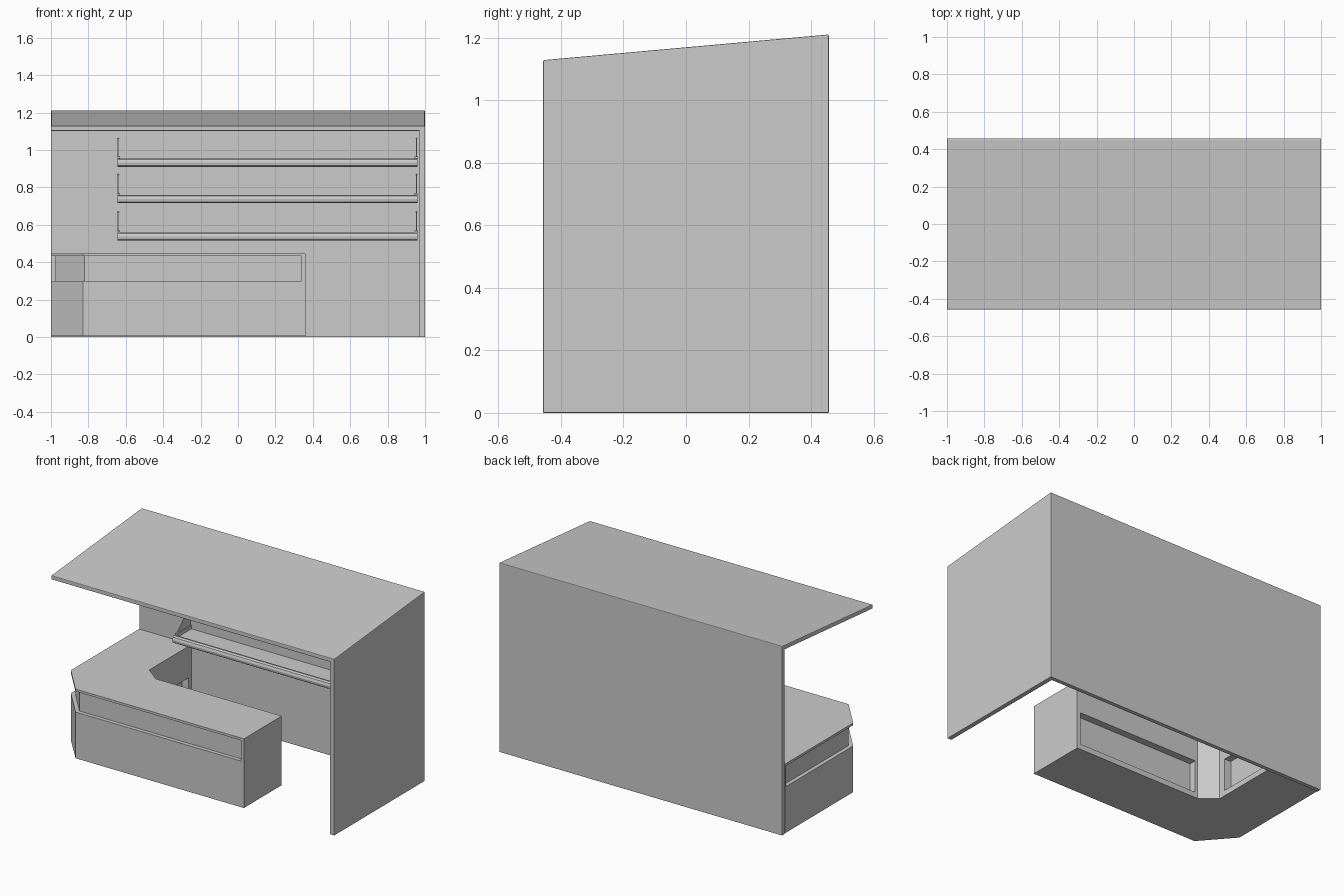
import bpy, bmesh
from mathutils import Vector

if "Cube" in bpy.data.objects:
    bpy.data.objects.remove(bpy.data.objects["Cube"])


def prism(name, profile, axis, lo, hi, bevel=0.0):
    """Extrude a 2D profile along an axis: x uses (y,z), z uses (x,y)."""
    bm = bmesh.new()
    place = (lambda a, b: (lo, a, b)) if axis == 'x' else (lambda a, b: (a, b, lo))
    face = bm.faces.new([bm.verts.new(place(a, b)) for a, b in profile])
    ext = bmesh.ops.extrude_face_region(bm, geom=[face])
    step = Vector((hi - lo, 0, 0)) if axis == 'x' else Vector((0, 0, hi - lo))
    bmesh.ops.translate(bm, vec=step,
                        verts=[v for v in ext['geom'] if isinstance(v, bmesh.types.BMVert)])
    bmesh.ops.recalc_face_normals(bm, faces=bm.faces)
    mesh = bpy.data.meshes.new(name)
    bm.to_mesh(mesh)
    bm.free()
    ob = bpy.data.objects.new(name, mesh)
    bpy.context.collection.objects.link(ob)
    if bevel:
        mod = ob.modifiers.new("soft_edges", 'BEVEL')
        mod.width = bevel
        mod.segments = 2
    return ob


def box(name, x0, x1, y0, y1, z0, z1, bevel=0.0):
    return prism(name, [(y0, z0), (y1, z0), (y1, z1), (y0, z1)], 'x', x0, x1, bevel)


def cut(ob, cutter):
    mod = ob.modifiers.new("cut", 'BOOLEAN')
    mod.operation = 'DIFFERENCE'
    mod.solver = 'EXACT'
    mod.object = cutter
    cutter.hide_render = True
    cutter.hide_viewport = True


# Shell: sloped roof, back wall, right wall
prism("roof", [(-.457, 1.102), (.457, 1.182), (.457, 1.21), (-.457, 1.128)], 'x', -1, 1, .004)
box("back_wall", -1, 1, .43, .457, 0, 1.19, .003)
prism("right_wall", [(-.457, 0), (.435, 0), (.435, 1.19), (-.457, 1.112)], 'x', .97, 1, .003)

# L-shaped counter with chamfered outer and inner corners
counter = prism("counter", [(-1, .43), (-1, -.26), (-.83, -.455), (.36, -.455), (.36, -.073),
                            (-.53, -.073), (-.63, .005), (-.63, .43)], 'z', .005, .447)

# Recessed band wrapping the outside of the counter
d = .025
cut(counter, prism("band_cutter", [(-1.1, .42), (-1 + d, .42), (-1 + d, -.25), (-.82, -.455 + d),
                                   (.34, -.455 + d), (.34, -.6), (-1.1, -.6)], 'z', .30, .432))

# Shallow niches on the staff side
cut(counter, box("front_niche_cutter", -.515, .337, -.118, 0, .04, .245))
cut(counter, box("side_niche_cutter", -.675, -.55, .05, .40, .04, .245))

# Three wall shelves, each with a rounded front lip, side rails and brackets
X0, X1 = -.645, .96
for i, z in enumerate((.515, .715, .91), 1):
    box(f"shelf_{i}_board", X0, X1, .285, .432, z + .008, z + .032)
    prism(f"shelf_{i}_lip", [(.29, z), (.29, z + .042), (.274, z + .045), (.264, z + .038),
                             (.259, z + .022), (.262, z + .006), (.27, z)], 'x', X0, X1)
    for side, a, s in (("left", X0, 1), ("right", X1, -1)):
        rail = sorted((a, a + s * .015))
        plate = sorted((a + s * .002, a + s * .008))
        box(f"shelf_{i}_{side}_rail", *rail, .285, .432, z + .005, z + .055)
        prism(f"shelf_{i}_{side}_bracket", [(.27, z + .03), (.432, z + .03), (.432, z + .155),
                                            (.405, z + .155)], 'x', *plate)
